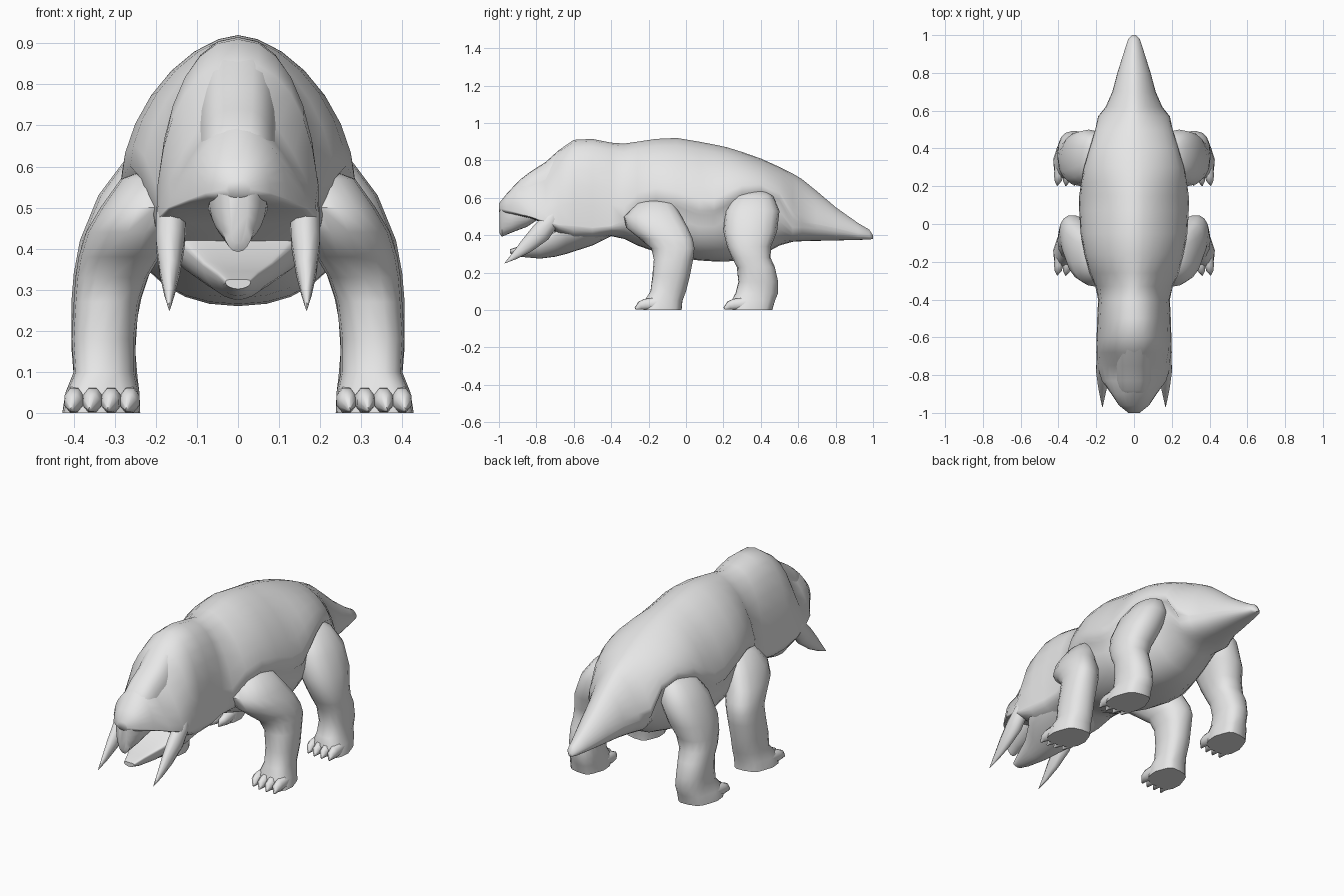
import bpy
import bmesh
from math import sin, cos, pi
from mathutils import Vector

cube = bpy.data.objects.get("Cube")
if cube:
    bpy.data.objects.remove(cube)

hide_grey = bpy.data.materials.new("hide_grey")
hide_grey.use_nodes = True
GREY = (0.8, 0.8, 0.8, 1)
hide_grey.diffuse_color = GREY
for node in hide_grey.node_tree.nodes:
    if node.type == "BSDF_PRINCIPLED":
        node.inputs["Base Color"].default_value = GREY


def power(value, exponent):
    """Signed power, used for superellipse outlines."""
    return abs(value) ** exponent * (1 if value >= 0 else -1)


def loft(name, rings, mirrored=False, crease=45):
    """Skin a list of equal closed rings, cap both ends, shade smooth."""
    bm = bmesh.new()
    loops = [[bm.verts.new(p) for p in ring] for ring in rings]
    count = len(loops[0])
    for a, b in zip(loops, loops[1:]):
        for i in range(count):
            j = (i + 1) % count
            bm.faces.new((a[i], a[j], b[j], b[i]))
    bm.faces.new(loops[0][::-1])
    bm.faces.new(loops[-1])
    bmesh.ops.recalc_face_normals(bm, faces=bm.faces)
    mesh = bpy.data.meshes.new(name)
    bm.to_mesh(mesh)
    bm.free()
    obj = bpy.data.objects.new(name, mesh)
    bpy.context.collection.objects.link(obj)
    mesh.materials.append(hide_grey)
    bpy.ops.object.select_all(action="DESELECT")
    obj.select_set(True)
    bpy.context.view_layer.objects.active = obj
    bpy.ops.object.shade_smooth_by_angle(angle=crease * pi / 180)
    if mirrored:
        mirror = obj.modifiers.new("mirror", "MIRROR")
        mirror.use_mirror_merge = False
    return obj


def section(y, top, width, edge, bottom, upper=2.0, lower=2.2, lip=0.0, steps=7):
    """Symmetric cross-section: arched back, lip at the edge, rounded belly."""
    half = []
    for i in range(steps + 1):
        t = pi / 2 * (1 - i / steps)
        half.append((width * power(cos(t), 2 / upper),
                     edge + (top - edge) * power(sin(t), 2 / upper)))
    half[0] = (0, top)
    under = edge - lip * 1.2 - 0.002
    for i in range(steps + 1):
        t = pi / 2 * i / steps
        half.append(((width - lip) * power(cos(t), 2 / lower),
                     under - (under - bottom) * power(sin(t), 2 / lower)))
    half[-1] = (0, bottom)
    right = [(-x, z) for x, z in half[-2:0:-1]]
    return [Vector((x, y, z)) for x, z in half + right]


def slab(z, x0, x1, y0, y1, slant=0.0, sides=16):
    """Horizontal rounded ring; slant pushes the inner side forward."""
    foot = z < .06
    square = 0.65 if foot else 0.85
    ring = []
    for i in range(sides):
        t = 2 * pi * i / sides
        across = (x1 - x0) / 2 * power(cos(t), square)
        along = (y1 - y0) / 2 * power(sin(t), square)
        # Feet narrow toward a rounded heel
        if foot and sin(t) > 0.1:
            across *= 0.85
        ring.append(Vector(((x0 + x1) / 2 + across,
                            (y0 + y1) / 2 + along + slant * across, z)))
    return ring


def horn(name, path, sides=10):
    """Tapering tube through (x, y, z, side radius, depth radius) points."""
    centres = [Vector(p[:3]) for p in path]
    rings = []
    for i, p in enumerate(path):
        along = centres[min(i + 1, len(path) - 1)] - centres[max(i - 1, 0)]
        across = Vector((1, 0, 0))
        up = along.cross(across).normalized()
        angles = [2 * pi * (k + 0.5) / sides for k in range(sides)]
        rings.append([centres[i] + across * p[3] * cos(a) + up * p[4] * sin(a) for a in angles])
    return loft(name, rings, mirrored=True, crease=60)


# Head, shelled back, belly and tail: y, top, half width, shell edge, bottom
BODY = [
    (-1.0, .57, .03, .545, .525), (-.96, .62, .08, .535, .515), (-.9, .685, .12, .52, .505),
    (-.83, .74, .17, .5, .49), (-.75, .79, .195, .475, .46), (-.68, .855, .2, .455, .4),
    (-.6, .91, .198, .45, .36), (-.5, .915, .195, .44, .37), (-.4, .895, .19, .45, .395),
    (-.33, .89, .205, .48, .38), (-.26, .9, .235, .57, .345), (-.16, .915, .262, .6, .31),
    (-.05, .92, .283, .575, .28), (.07, .9, .29, .53, .265), (.15, .885, .29, .53, .26),
    (.22, .87, .28, .58, .26), (.3, .845, .265, .63, .265), (.4, .81, .235, .645, .29),
    (.5, .765, .205, .61, .345), (.57, .73, .19, .49, .365), (.62, .7, .15, .47, .368),
    (.7, .635, .115, .46, .37), (.8, .55, .088, .44, .372), (.92, .465, .05, .41, .375),
    (.98, .43, .03, .4, .377), (1.0, .4, .01, .39, .38),
]
rings = []
for station in BODY:
    y = station[0]
    # Sunken cheeks beside the snout, full skull, then a tented back
    arch = 1.35 if -.87 < y < -.72 else 2.2 if y < -.35 else 1.7
    rings.append(section(*station, upper=arch, lip=0.016 if -.3 < y < .58 else 0))
loft("body_and_tail", rings, crease=75)

# Flat-topped snout ridge between the eye hollows
SNOUT = [(-.93, .652, .07, .53, .51), (-.88, .703, .09, .53, .5), (-.83, .741, .1, .53, .5),
         (-.75, .792, .103, .55, .5), (-.68, .855, .11, .6, .5), (-.6, .9, .1, .65, .5)]
loft("snout", [section(*s, upper=2.8) for s in SNOUT], crease=60)

# Hooked upper beak under the snout
BEAK = [(-.997, .56, .025, .545, .41), (-.985, .57, .048, .54, .392),
        (-.93, .57, .07, .53, .415), (-.85, .56, .075, .52, .445), (-.79, .55, .07, .515, .485)]
loft("beak", [section(*s, lower=2.2) for s in BEAK])

# Open lower jaw, widening back into the cheeks
JAW = [(-.94, .325, .03, .318, .302), (-.88, .345, .05, .335, .284), (-.78, .37, .085, .36, .275),
       (-.7, .42, .13, .4, .285), (-.64, .46, .175, .43, .3), (-.5, .48, .185, .45, .345),
       (-.4, .5, .18, .47, .395)]
loft("lower_jaw", [section(*s, upper=4, lower=1.8) for s in JAW])

# Tusks curving down and forward from the cheeks
horn("tusks", [(.16, -.69, .53, .03, .03), (.163, -.725, .475, .038, .046),
               (.165, -.775, .415, .037, .054), (.166, -.85, .345, .026, .04),
               (.167, -.915, .29, .013, .02), (.167, -.97, .25, .001, .001)])

# Legs as stacked rings: z, inner x, outer x, front y, back y, slant
FRONT_LEG = [
    (.59, .17, .23, -.21, -.12), (.57, .14, .285, -.265, -.065, .2),
    (.5, .15, .335, -.325, -.03, .4), (.44, .17, .37, -.31, .0, .45),
    (.38, .19, .388, -.24, .03, .35), (.33, .22, .396, -.185, .045, .2),
    (.27, .24, .4, -.172, .038), (.18, .25, .405, -.18, .02, -.1),
    (.1, .25, .4, -.19, 0, -.15), (.05, .24, .42, -.22, -.02, -.15),
    (0, .238, .428, -.225, -.025, -.15),
]
REAR_LEG = [
    (.64, .16, .22, .33, .42), (.61, .13, .28, .255, .465), (.53, .14, .34, .21, .5),
    (.42, .18, .385, .2, .487), (.34, .215, .4, .22, .455), (.28, .235, .405, .245, .452),
    (.23, .245, .405, .272, .475), (.15, .25, .405, .28, .493, -.1),
    (.09, .245, .4, .265, .492, -.15), (.05, .24, .42, .245, .475, -.15),
    (0, .238, .428, .25, .46, -.15),
]
for name, leg in (("front", FRONT_LEG), ("rear", REAR_LEG)):
    loft(name + "_legs", [slab(*r) for r in leg], mirrored=True)
    # Four clawed toes on each foot
    toe_front = leg[-1][3]
    for i in range(4):
        x = .264 + .045 * i
        y = toe_front + (.015, .002, .0, .002)[i]
        horn(name + "_toe_" + str(i + 1), [
            (x, y + .07, .034, .022, .035), (x, y + .005, .03, .026, .032),
            (x + .002, y - .02, .024, .021, .025), (x + .007, y - .047, .008, .003, .006)], sides=8)
